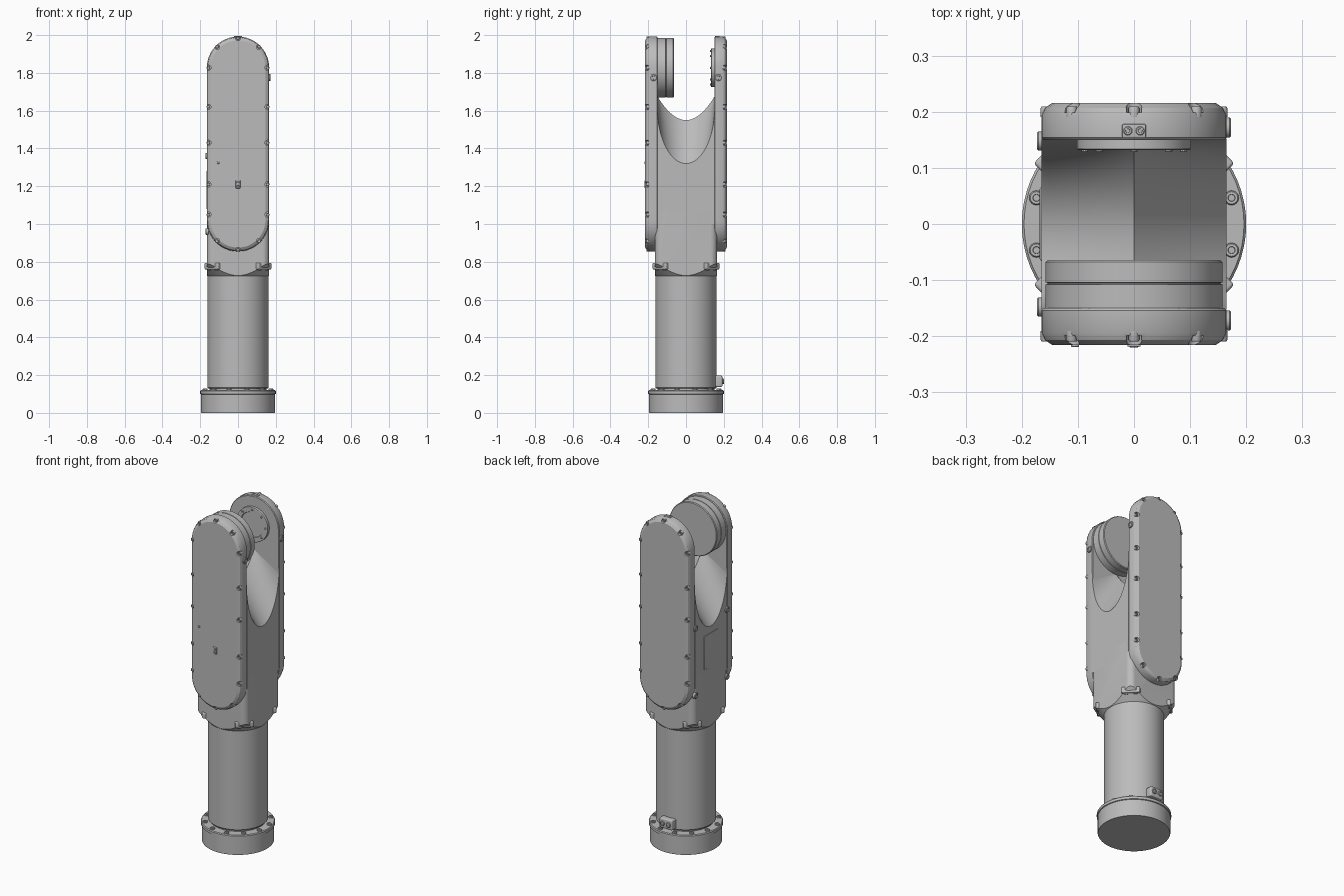
import bpy, bmesh, math
from math import pi, sin, cos
from mathutils import Vector, Matrix

if "Cube" in bpy.data.objects:
    bpy.data.objects.remove(bpy.data.objects["Cube"])

grey = bpy.data.materials.new("machined_grey")
grey.use_nodes = True
grey.diffuse_color = (0.5, 0.5, 0.5, 1)
grey.node_tree.nodes["Principled BSDF"].inputs["Base Color"].default_value = (0.5, 0.5, 0.5, 1)

R = 0.165                  # half width of the housing
TOP, LOW = 1.827, 1.02     # centres of the round ends of the arms


def finish(name, bm, matrix=None):
    if matrix:
        bm.transform(matrix)
    bmesh.ops.recalc_face_normals(bm, faces=bm.faces)
    mesh = bpy.data.meshes.new(name)
    bm.to_mesh(mesh)
    bm.free()
    mesh.materials.append(grey)
    ob = bpy.data.objects.new(name, mesh)
    bpy.context.collection.objects.link(ob)
    smooth(ob)
    return ob


def smooth(ob):
    bpy.ops.object.select_all(action='DESELECT')
    ob.select_set(True)
    bpy.context.view_layer.objects.active = ob
    bpy.ops.object.shade_smooth_by_angle(angle=math.radians(32))


def boolean(ob, cutter, operation):
    mod = ob.modifiers.new("cut", 'BOOLEAN')
    mod.object, mod.operation, mod.solver = cutter, operation, 'EXACT'
    bpy.context.view_layer.objects.active = ob
    bpy.ops.object.modifier_apply(modifier=mod.name)
    bpy.data.objects.remove(cutter)
    smooth(ob)


def add_loft(bm, rings):
    """Skin a stack of equal-length rings and cap both ends."""
    loops = [[bm.verts.new(p) for p in ring] for ring in rings]
    n = len(loops[0])
    for a, b in zip(loops, loops[1:]):
        for i in range(n):
            j = (i + 1) % n
            bm.faces.new((a[i], a[j], b[j], b[i]))
    bm.faces.new(loops[0][::-1])
    bm.faces.new(loops[-1])


def add_lathe(bm, profile, matrix=Matrix(), n=64):
    """Turn (radius, height) pairs around the local z axis."""
    add_loft(bm, [[matrix @ Vector((r * cos(2 * pi * i / n), r * sin(2 * pi * i / n), h))
                   for i in range(n)] for r, h in profile])


def lathe(name, profile, matrix=Matrix(), n=64):
    bm = bmesh.new()
    add_lathe(bm, profile, matrix, n)
    return finish(name, bm)


def box(name, size, matrix, bevel=0.0, vertical=False):
    bm = bmesh.new()
    bmesh.ops.create_cube(bm, size=1, matrix=Matrix.Diagonal((*size, 1)))
    if bevel:
        edges = [e for e in bm.edges if not vertical or
                 abs(e.verts[0].co.z - e.verts[1].co.z) > 1e-4]
        bmesh.ops.bevel(bm, geom=edges, offset=bevel, segments=5, profile=0.5, affect='EDGES')
    return finish(name, bm, matrix)


def aim(x, y, z, direction):
    """Place local z along a direction."""
    return Matrix.Translation((x, y, z)) @ Vector(direction).to_track_quat('Z', 'Y').to_matrix().to_4x4()


def stadium(y, inset, n=24):
    r = R - inset
    ring = [(r * cos(pi * i / n), y, TOP + r * sin(pi * i / n)) for i in range(n + 1)]
    return ring + [(-r * cos(pi * i / n), y, LOW - r * sin(pi * i / n)) for i in range(n + 1)]


def bolt_profile(r, h):
    return [(r, -h), (r, h * 0.7), (r * 0.85, h), (r * 0.5, h), (r * 0.45, h * 0.5)]


# Base flange with its bolt ring
lathe("base_flange", [(0.193, 0), (0.195, 0.003), (0.195, 0.098), (0.2, 0.1),
                      (0.2, 0.115), (0.196, 0.12), (0.15, 0.12)])
bm = bmesh.new()
for k in range(12):
    a = 2 * pi * (k + 0.5) / 12
    add_lathe(bm, bolt_profile(0.013, 0.008), Matrix.Translation((0.18 * cos(a), 0.18 * sin(a), 0.12)), 16)
finish("base_bolts", bm)

# Round column
lathe("column", [(0.15, 0.1), (0.15, 0.13), (0.158, 0.13), (0.162, 0.135), (0.162, 0.8)])

# Cable socket low on the back
box("socket_block", (0.085, 0.045, 0.06), Matrix.Translation((0, 0.17, 0.167)), 0.008)
bm = bmesh.new()
for x in (-0.02, 0.02):
    add_lathe(bm, bolt_profile(0.014, 0.008), aim(x, 0.193, 0.167, (0, 1, 0)), 16)
finish("socket_plugs", bm)

# Square neck, its underside trimmed by a cone into arches
neck = box("neck", (2 * R, 2 * R, 0.4), Matrix.Translation((0, 0, 0.87)), 0.035, True)
cone = lathe("neck_trim", [(0.14, 0.7), (0.163, 0.725), (0.23, 0.8), (0.3, 0.83), (0.3, 1.2)], n=96)
boolean(neck, cone, 'INTERSECT')

# Clamps on the neck corners, each with two bolts
for i, (sx, sy) in enumerate([(1, 1), (-1, 1), (-1, -1), (1, -1)]):
    turn = Matrix.Rotation(pi / 4 + i * pi / 2, 4, 'Z')
    box(f"neck_clamp_{i + 1}", (0.05, 0.1, 0.035),
        turn @ Matrix.Translation((0.178, 0, 0.777)), 0.006)
    bm = bmesh.new()
    for y in (-0.025, 0.025):
        add_lathe(bm, bolt_profile(0.012, 0.008), turn @ aim(0.185, y, 0.762, (0, 0, -1)), 16)
    finish(f"neck_clamp_bolts_{i + 1}", bm)

# Central body with the saddle scooped out between the arms
bm = bmesh.new()
bmesh.ops.create_grid(bm, x_segments=24, y_segments=32, size=1)
for v in bm.verts:
    t, y = abs(v.co.x), 0.152 * sin(v.co.y * pi / 2)
    ridge = 1.55 + 5.5 * y * y
    scoop = 1.62 - 0.3 * cos(v.co.y * pi / 2)
    v.co = (v.co.x * R, y, ridge + (scoop - ridge) * t)
rim = [e for e in bm.edges if e.is_boundary]
skirt = bmesh.ops.extrude_edge_only(bm, edges=rim)["geom"]
for v in skirt:
    if isinstance(v, bmesh.types.BMVert):
        v.co.z = 1.0
finish("central_body", bm)

# Two fork arms with notched edges and cover bolts
spots = [(s * (R - 0.008), z) for s in (-1, 1) for z in (TOP, 1.62, 1.43, 1.21, 1.05)]
for a in (45, 90, 135):
    dx, dz = (R - 0.008) * cos(math.radians(a)), (R - 0.008) * sin(math.radians(a))
    spots += [(dx, TOP + dz), (dx, LOW - dz)]
for side, s in (("front", -1), ("back", 1)):
    bm = bmesh.new()
    add_loft(bm, [stadium(s * y, inset) for y, inset in
                  ((0.15, 0.004), (0.154, 0), (0.194, 0), (0.207, 0.006), (0.216, 0.02))])
    arm = finish(side + "_arm", bm)
    cuts, bolts = bmesh.new(), bmesh.new()
    for x, z in spots:
        add_lathe(cuts, [(0.014, -0.013), (0.014, 0.03)], aim(x, s * 0.212, z, (0, s, 0)), 16)
        add_lathe(bolts, bolt_profile(0.0095, 0.009), aim(x, s * 0.2, z, (0, s, 0)), 12)
    boolean(arm, finish(side + "_notches", cuts), 'DIFFERENCE')
    finish(side + "_cover_bolts", bolts)

# Front joint drum with a groove
lathe("joint_drum", [(0.158, -0.16), (0.158, -0.108), (0.154, -0.107), (0.154, -0.105),
                     (0.158, -0.104), (0.158, -0.068), (0.154, -0.064)],
      Matrix.Translation((0, 0, TOP)) @ Matrix.Rotation(-pi / 2, 4, 'X'))

# Back bearing ring with its screws
lathe("bearing_ring", [(0.102, -0.01), (0.102, 0.018), (0.099, 0.02), (0.075, 0.02), (0.073, 0.015)],
      aim(0, 0.152, TOP, (0, -1, 0)))
bm = bmesh.new()
for k in range(8):
    a = 2 * pi * k / 8
    add_lathe(bm, bolt_profile(0.006, 0.004),
              aim(0.088 * cos(a), 0.132, TOP + 0.088 * sin(a), (0, -1, 0)), 10)
finish("bearing_screws", bm)

# Plugs on the sides of the housing
bm = bmesh.new()
for y in (-0.172, 0.172):
    add_lathe(bm, bolt_profile(0.018, 0.008), aim(R, y, 1.775, (1, 0, 0)), 20)
for y in (-0.148, 0.148):
    for z in (0.96, 1.36):
        add_lathe(bm, bolt_profile(0.017, 0.008), aim(-R, y, z, (-1, 0, 0)), 20)
finish("side_plugs", bm)

# Service panel on the right side
box("service_panel", (0.006, 0.13, 0.2), Matrix.Translation((-R, 0, 1.18)), 0.0025)

# Small two-hole plates on the front cover and on top of the back arm
for name, m in (("front_port", aim(0, -0.216, 1.21, (0, -1, 0))),
                ("top_port", aim(0, 0.166, TOP + R, (0, 0, 1)) @ Matrix.Rotation(pi / 2, 4, 'Z'))):
    # the local axis that runs along the plate is the one holding the two holes
    along = Vector((0, 1, 0))
    box(name + "_plate", (0.024, 0.042, 0.005), m, 0.002)
    bm = bmesh.new()
    for d in (-0.011, 0.011):
        add_lathe(bm, bolt_profile(0.008, 0.004), m @ Matrix.Translation(along * d), 12)
    finish(name + "_screws", bm)
lathe("front_pin", bolt_profile(0.007, 0.003), aim(-0.105, -0.216, 1.325, (0, -1, 0)), 12)
